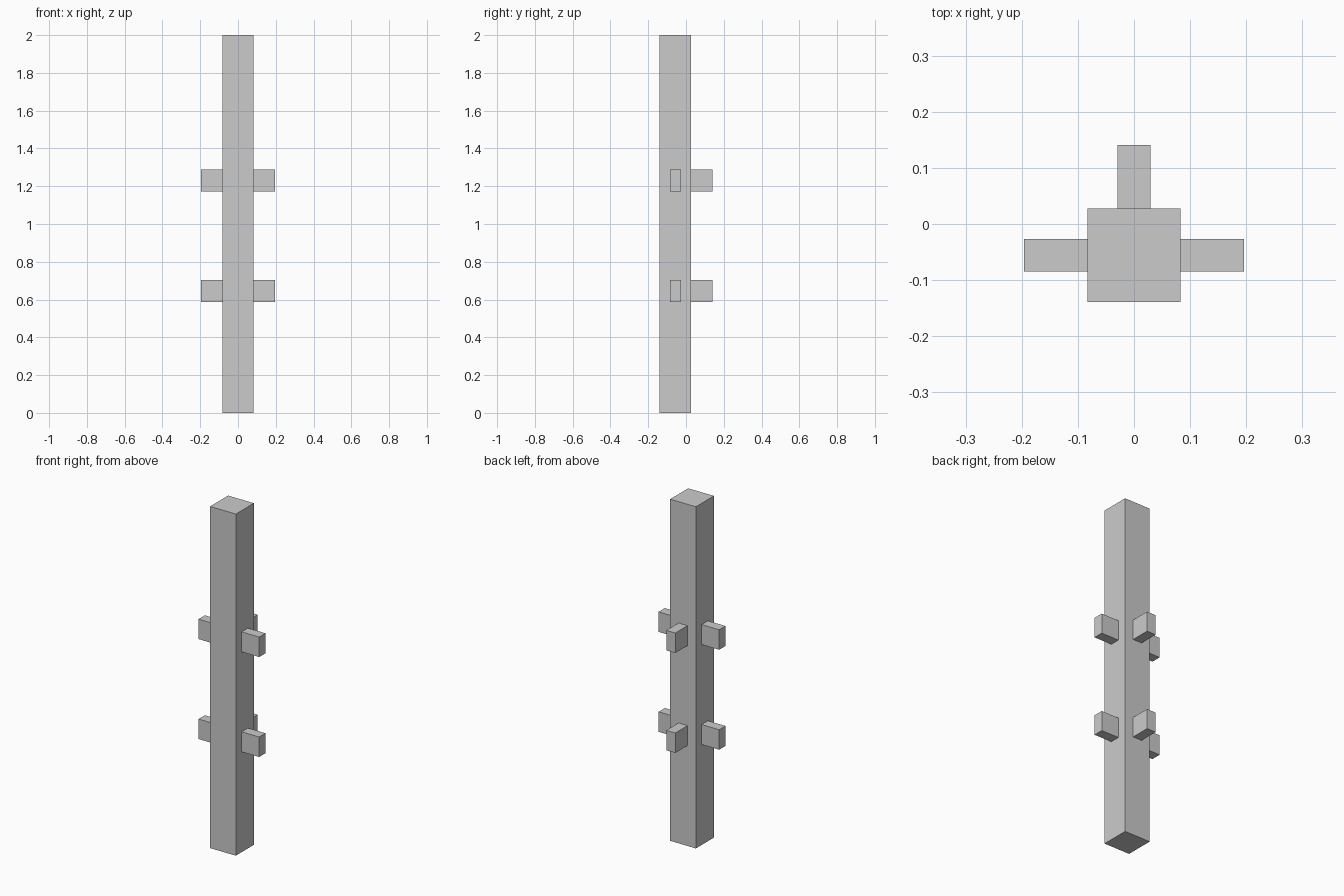
import bpy

if "Cube" in bpy.data.objects:
    bpy.data.objects.remove(bpy.data.objects["Cube"])

HALF = 0.0833          # half width of the post
POST_Y = -0.0557       # post centre, offset so the whole model is centred
PEG_LEN, PEG_W, PEG_H = 0.113, 0.058, 0.117


def box(name, centre, size):
    bpy.ops.mesh.primitive_cube_add(size=1, location=centre)
    ob = bpy.context.object
    ob.name = name
    ob.scale = size
    bpy.ops.object.transform_apply(location=False, rotation=False, scale=True)
    return ob


# Square post
box("post", (0, POST_Y, 1), (2 * HALF, 2 * HALF, 2))

# Two tiers of rail stubs on the left, right and back faces
reach = HALF + PEG_LEN / 2
for tier, z in (("lower", 0.646), ("upper", 1.231)):
    for side, sx in (("left", -1), ("right", 1)):
        box(f"{tier}_{side}_stub", (sx * reach, POST_Y, z), (PEG_LEN, PEG_W, PEG_H))
    box(f"{tier}_back_stub", (0, POST_Y + reach, z), (PEG_W, PEG_LEN, PEG_H))
